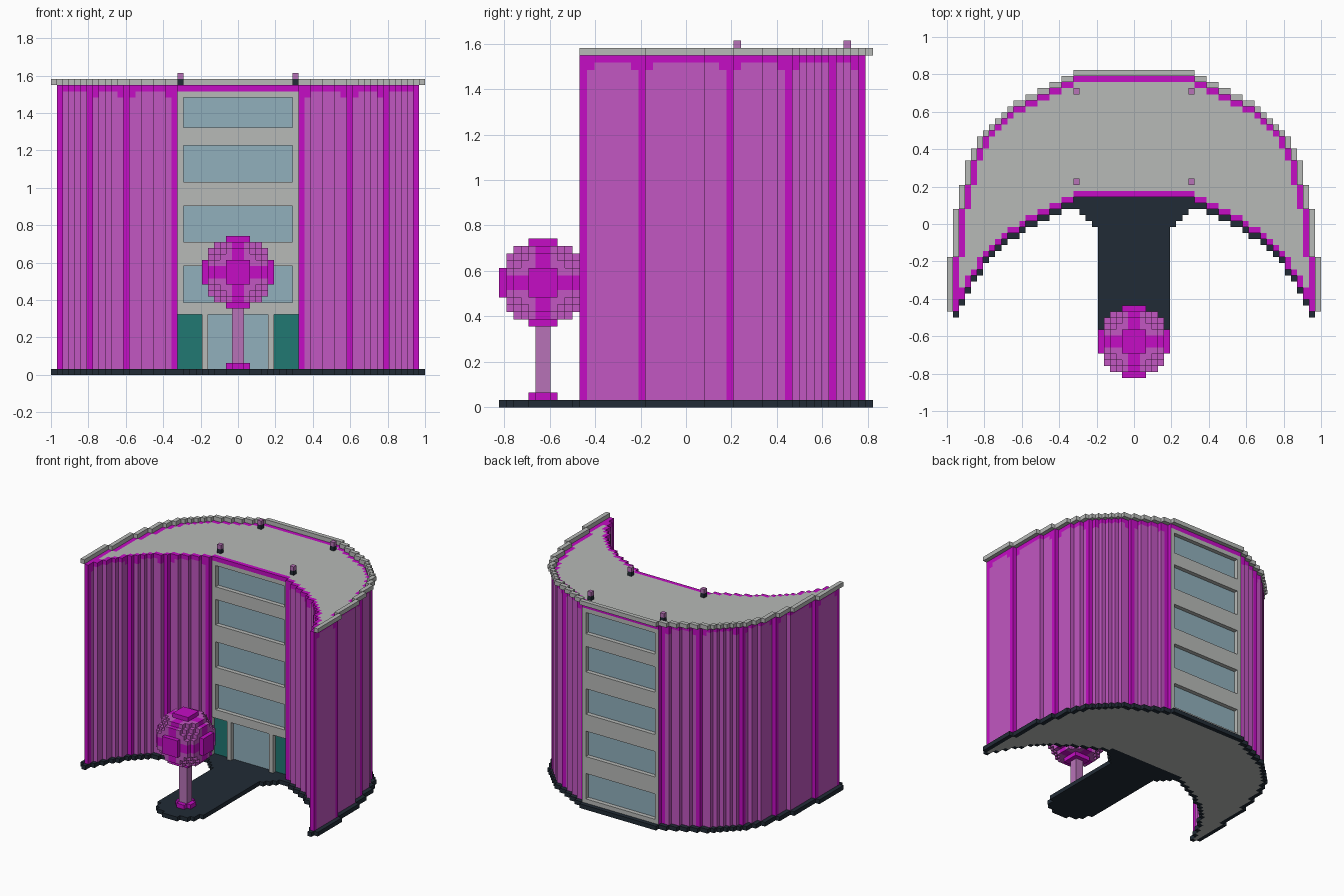
import bpy
import bmesh
from mathutils import Vector

cube = bpy.data.objects.get("Cube")
if cube:
    bpy.data.objects.remove(cube, do_unlink=True)

U = 2 / 62          # edge of one building block
Y0 = -25.5 * U      # y of block row 0


def srgb(c):
    return tuple(v / 12.92 if v < 0.04 else ((v + 0.055) / 1.055) ** 2.4 for v in c)


PALETTE = {
    "magenta": (0.77, 0.05, 0.77),
    "orchid": (0.76, 0.34, 0.76),
    "mauve": (0.72, 0.45, 0.72),
    "concrete": (0.72, 0.73, 0.72),
    "glass": (0.57, 0.69, 0.74),
    "teal": (0.13, 0.47, 0.45),
    "slate": (0.13, 0.17, 0.21),
}
MATS = {}
for label, rgb in PALETTE.items():
    m = bpy.data.materials.new(label)
    m.use_nodes = True
    col = (*srgb(rgb), 1)
    m.diffuse_color = col
    m.node_tree.nodes["Principled BSDF"].inputs["Base Color"].default_value = col
    MATS[label] = m

# For each block face: outward step and its four corners
SIDES = [
    ((1, 0, 0), ((1, 0, 0), (1, 1, 0), (1, 1, 1), (1, 0, 1))),
    ((-1, 0, 0), ((0, 0, 0), (0, 0, 1), (0, 1, 1), (0, 1, 0))),
    ((0, 1, 0), ((0, 1, 0), (0, 1, 1), (1, 1, 1), (1, 1, 0))),
    ((0, -1, 0), ((0, 0, 0), (1, 0, 0), (1, 0, 1), (0, 0, 1))),
    ((0, 0, 1), ((0, 0, 1), (1, 0, 1), (1, 1, 1), (0, 1, 1))),
    ((0, 0, -1), ((0, 0, 0), (0, 1, 0), (1, 1, 0), (1, 0, 0))),
]


def build(name, cells, repaint=None):
    """Skin a dict of {(i, j, z): colour} blocks and merge flat regions."""
    names = list(PALETTE)
    mesh = bpy.data.meshes.new(name)
    for n in names:
        mesh.materials.append(MATS[n])
    bm = bmesh.new()
    verts = {}

    def vert(p):
        if p not in verts:
            verts[p] = bm.verts.new((p[0] * U, Y0 + p[1] * U, p[2] * U))
        return verts[p]

    for cell, colour in cells.items():
        i, j, z = cell
        for d, corners in SIDES:
            if (i + d[0], j + d[1], z + d[2]) in cells:
                continue
            f = bm.faces.new([vert((i + a, j + b, z + c)) for a, b, c in corners])
            new = repaint(cell, d) if repaint else None
            f.material_index = names.index(new or colour)
    bmesh.ops.dissolve_limit(bm, angle_limit=0.01, verts=bm.verts[:],
                             edges=bm.edges[:], delimit={'MATERIAL'})
    bm.to_mesh(mesh)
    bm.free()
    ob = bpy.data.objects.new(name, mesh)
    bpy.context.collection.objects.link(ob)
    return ob


def half(i):
    return i if i >= 0 else -i - 1


# Crescent plan: back and front edge row for each column out from the centre
BACK = [51] * 10 + [50, 50, 49, 49, 48, 48, 47, 47, 46, 46, 45,
                    44, 43, 42, 41, 40, 38, 36, 32, 28, 20]
FRONT = [29] * 10 + [28, 28, 27, 27, 26, 26, 25, 25, 24, 23, 23,
                     22, 21, 20, 19, 17, 16, 14, 12, 10, 11]
COLS = range(-31, 31)
plan = {(i, j) for i in COLS for j in range(FRONT[half(i)], BACK[half(i)])}
body = {(i, j) for i in range(-30, 30)
        for j in range(FRONT[half(i)] + 1,
                       min(BACK[half(i)] - 1, BACK[half(i) + 1]))}

# Base slab with flared path and rounded end
ground = set(plan)
for i in range(-10, 10):
    k = half(i)
    if k >= 6:
        ground |= {(i, j) for j in range(19 + k, 30)}
    else:
        ground |= {(i, j) for j in range(30)
                   if j >= 6 or (k + .5) ** 2 + (j - 5.5) ** 2 < 36}
build("base_slab", {(i, j, 0): "slate" for i, j in ground},
      lambda c, d: "concrete" if d[2] < 0 and c[:2] in body else None)

# Walls: strips divide the panels, with softened upper corners
FRONT_STRIPS = {10, 18, 24, 29}
BACK_STRIPS = {(10, 48), (17, 45), (24, 39), (27, 31), (29, 19), (29, 11)}
STOREYS = [(12, 18), (22, 28), (32, 38), (41, 46)]


def is_strip(i, j):
    k = half(i)
    if j < FRONT[k] + 4 and k < 29:
        return k in FRONT_STRIPS
    return (k, j) in BACK_STRIPS


edge = {(i, j) for i, j in body
        if any((i + a, j + b) not in body for a, b in ((1, 0), (-1, 0), (0, 1), (0, -1)))}
strips = {c for c in edge if is_strip(*c)}
near = {(i + a, j + b) for i, j in strips for a in (-1, 0, 1) for b in (-1, 0, 1)} & edge

building = {}
for i, j in body:
    k = half(i)
    for z in range(1, 48):
        if (i, j) not in edge:
            colour = "concrete"
        elif z == 47:
            colour = "magenta"
        elif k < 10:
            colour = "concrete"
        elif (i, j) in strips or (z == 46 and (i, j) in near):
            colour = "magenta"
        else:
            colour = "orchid"
        building[i, j, z] = colour


def recess(i0, i1, z0, z1, j, step, colour):
    """Cut an opening one block deep and colour the panel behind it."""
    for i in range(i0, i1):
        for z in range(z0, z1):
            building.pop((i, j, z), None)
            building[i, j + step, z] = colour


for z0, z1 in STOREYS:
    recess(-9, 9, z0, z1, 30, 1, "glass")
for z0, z1 in STOREYS + [(2, 8)]:
    recess(-9, 9, z0, z1, 49, -1, "glass")
# Entrance doors and side panels
recess(-5, 5, 1, 10, 30, 1, "glass")
for i0 in (-10, 6):
    recess(i0, i0 + 4, 1, 10, 30, 1, "teal")
build("building", building,
      lambda c, d: "magenta" if d[0] and c[1] == 49 and half(c[0]) == 9
      and d[0] == (1 if c[0] > 0 else -1) else None)

# Raised roof rim along the outer curve
rim = {}
for i, j in plan - body:
    if j >= 11 and (half(i) == 30 or j > FRONT[half(i)] + 1):
        rim[i, j, 48] = "concrete"
build("roof_rim", rim)

# Four roof lamps
for n, (i, j) in enumerate(((-10, 32), (9, 32), (-10, 47), (9, 47)), 1):
    build(f"roof_lamp_{n}", {(i, j, 48): "slate", (i, j, 49): "mauve"})

# Tree: foot, trunk and round crown with three crossing bands
build("tree_foot", {(i, j, 1): "magenta" for i in range(-2, 2) for j in range(4, 8)
                    if half(i) + half(j - 6) < 2 or half(i) < 1 or half(j - 6) < 1})
build("tree_trunk", {(i, j, z): "mauve" for i in (-1, 0) for j in (5, 6)
                     for z in range(2, 12)})
crown = {}
for i in range(-6, 6):
    for j in range(-6, 6):
        for z in range(-6, 6):
            p = Vector((i + .5, j + .5, z + .5))
            if p.length_squared < 36:
                band = min(abs(c) for c in p) < 1
                crown[i, j + 6, z + 17] = "magenta" if band or max(map(abs, p)) > 5 else "orchid"
build("tree_crown", crown)
